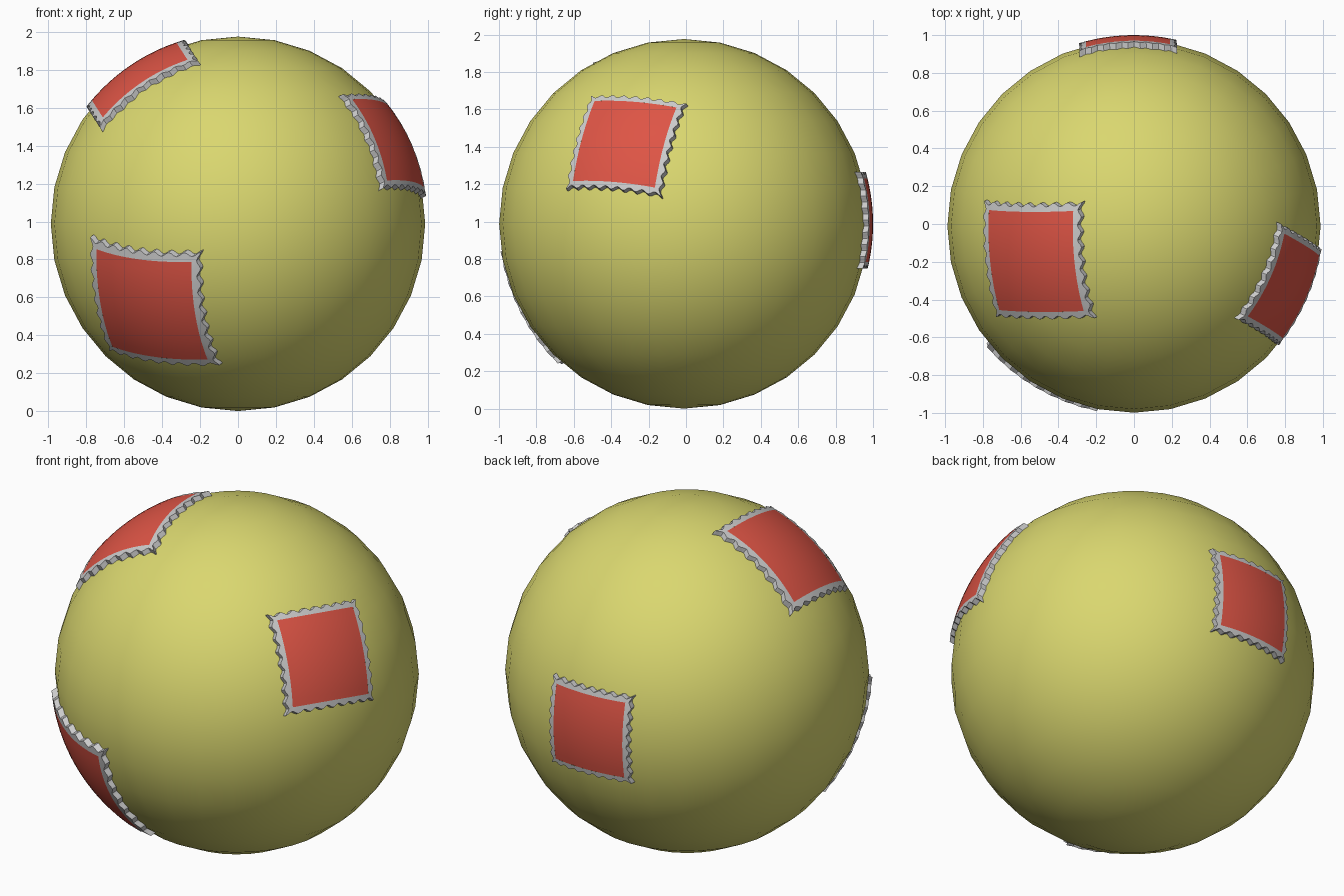
import bpy, bmesh, math
from mathutils import Vector

if "Cube" in bpy.data.objects:
    bpy.data.objects.remove(bpy.data.objects["Cube"])

CENTRE = Vector((0, -0.011, 0.988))
R_BALL, R_PATCH = 0.988, 1.011
BUMPS, STEPS = 8, 6          # perforations per side, points per perforation


def material(name, rgb):
    m = bpy.data.materials.new(name)
    m.diffuse_color = (*rgb, 1)
    m.use_nodes = True
    m.node_tree.nodes["Principled BSDF"].inputs["Base Color"].default_value = m.diffuse_color
    return m


yellow = material("yellow", (0.70, 0.68, 0.16))
red = material("red", (0.73, 0.09, 0.06))

# ball
bpy.ops.mesh.primitive_uv_sphere_add(segments=32, ring_count=16, radius=R_BALL, location=CENTRE)
ball = bpy.context.object
ball.name = "ball"
ball.data.materials.append(yellow)
bpy.ops.object.shade_smooth()


def finish(bm, name, mat=None):
    bmesh.ops.recalc_face_normals(bm, faces=bm.faces)
    me = bpy.data.meshes.new(name)
    bm.to_mesh(me)
    bm.free()
    ob = bpy.data.objects.new(name, me)
    bpy.context.collection.objects.link(ob)
    if mat:
        me.materials.append(mat)
    bpy.context.view_layer.objects.active = ob
    ob.select_set(True)
    bpy.ops.object.shade_smooth_by_angle(angle=math.radians(30))
    ob.select_set(False)


def outline(half, depth):
    """Square outline as (a, b) pairs, with scalloped notches of the given depth."""
    n = BUMPS * STEPS
    pts = []
    for side in range(4):
        c, s = round(math.cos(side * math.pi / 2)), round(math.sin(side * math.pi / 2))
        for i in range(n):
            t = i / n
            d = depth * (1 - math.cos(2 * math.pi * BUMPS * t)) / 2
            a, b = (2 * t - 1) * half, -half + d
            pts.append((a * c - b * s, a * s + b * c))
    return pts


def stamp(name, normal, across, size):
    """Stamp-edged patch projected along its normal on to the ball."""
    n = Vector(normal).normalized()
    u = Vector(across)
    u = (u - n * u.dot(n)).normalized()
    v = n.cross(u)

    def place(a, b, drop=0.0):
        h = math.sqrt(R_PATCH ** 2 - a * a - b * b) - drop
        return CENTRE + u * a + v * b + n * h

    # red panel
    bm = bmesh.new()
    bmesh.ops.create_grid(bm, x_segments=12, y_segments=12, size=size / 2)
    for p in bm.verts:
        p.co = place(p.co.x, p.co.y)
    bm.normal_update()
    finish(bm, name + "_panel", red)

    # grey perforated border with its side wall
    bm = bmesh.new()
    inner = outline(size * 0.5, 0)
    outer = outline(size * 0.58, size * 0.035)
    rings = [[bm.verts.new(place(a, b, d)) for a, b in pts]
             for pts, d in ((inner, 0), (outer, 0), (outer, 0.045))]
    count = len(inner)
    for r0, r1 in zip(rings, rings[1:]):
        for i in range(count):
            j = (i + 1) % count
            bm.faces.new((r0[i], r0[j], r1[j], r1[i]))
    finish(bm, name + "_border")


# four patches: outward direction, edge direction, size of the red panel
stamp("front_patch", (-0.46, -0.69, -0.43), (0.505, -0.29, -0.065), 0.585)
stamp("top_patch", (-0.525, -0.185, 0.77), (0.44, 0.0, 0.27), 0.54)
stamp("right_patch", (0.80, -0.32, 0.43), (0.195, 0.44, -0.035), 0.48)
stamp("back_patch", (-0.033, 1.0, 0.02), (-1, 0, 0), 0.445)
